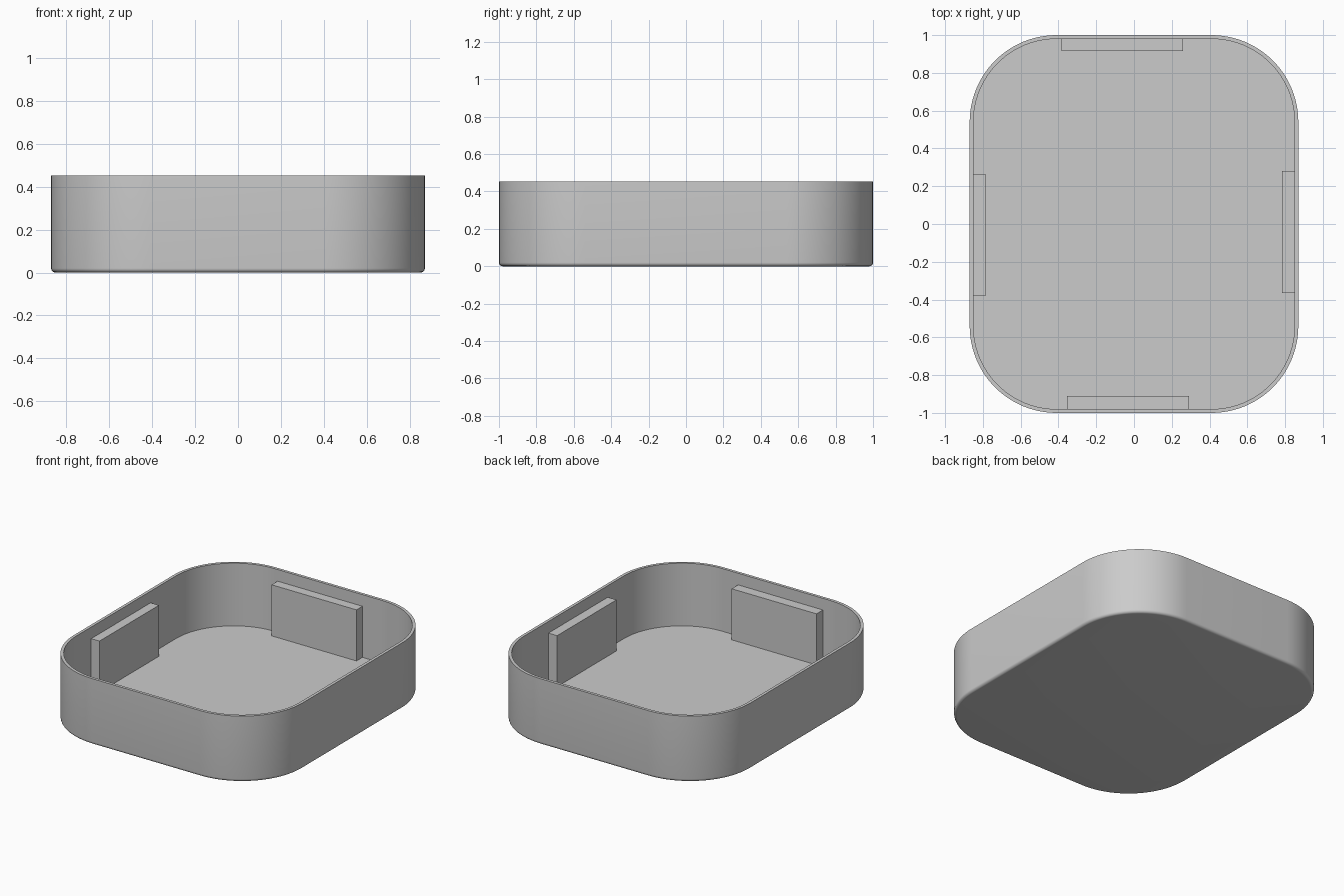
import bpy
import bmesh
from math import cos, sin, pi, radians

HALF_X, HALF_Y, HEIGHT = 0.87, 1.0, 0.453
CORNER, WALL, FLOOR, FILLET = 0.46, 0.02, 0.022, 0.02
BLOCK_TOP = 0.373

if "Cube" in bpy.data.objects:
    bpy.data.objects.remove(bpy.data.objects["Cube"])

grey = bpy.data.materials.new("light_grey_plastic")
grey.use_nodes = True
grey.diffuse_color = (0.6, 0.6, 0.6, 1)
grey.node_tree.nodes["Principled BSDF"].inputs["Base Color"].default_value = (0.6, 0.6, 0.6, 1)


def finish(name, bm):
    bmesh.ops.recalc_face_normals(bm, faces=bm.faces)
    mesh = bpy.data.meshes.new(name)
    bm.to_mesh(mesh)
    bm.free()
    mesh.materials.append(grey)
    obj = bpy.data.objects.new(name, mesh)
    bpy.context.collection.objects.link(obj)
    return obj


def rounded_ring(bm, inset, z, steps=24):
    """Rounded rectangle, shrunk by inset, as a loop of vertices."""
    ring = []
    radius = CORNER - inset
    corners = [(1, 1), (-1, 1), (-1, -1), (1, -1)]
    for quarter, (sx, sy) in enumerate(corners):
        for i in range(steps + 1):
            a = (quarter + i / steps) * pi / 2
            ring.append(bm.verts.new((sx * (HALF_X - CORNER) + radius * cos(a),
                                      sy * (HALF_Y - CORNER) + radius * sin(a), z)))
    return ring


# Tray shell: filleted base, outer wall, rim, inner wall and floor
section = []
for i in range(7):
    a = i / 6 * pi / 2
    section.append((FILLET * (1 - sin(a)), FILLET * (1 - cos(a))))
section += [(0, HEIGHT), (WALL, HEIGHT), (WALL, FLOOR)]

bm = bmesh.new()
rings = [rounded_ring(bm, inset, z) for inset, z in section]
for low, high in zip(rings, rings[1:]):
    for i in range(len(low)):
        j = (i + 1) % len(low)
        bm.faces.new((low[i], low[j], high[j], high[i]))
bm.faces.new(rings[0])
bm.faces.new(rings[-1])
tray = finish("tray_shell", bm)

bpy.ops.object.select_all(action='DESELECT')
bpy.context.view_layer.objects.active = tray
tray.select_set(True)
bpy.ops.object.shade_smooth_by_angle(angle=radians(35))


# Support blocks standing on the floor against each wall
def block(name, x0, x1, y0, y1):
    bm = bmesh.new()
    bmesh.ops.create_cube(bm, size=1)
    for v in bm.verts:
        v.co = (x1 if v.co.x > 0 else x0, y1 if v.co.y > 0 else y0,
                BLOCK_TOP if v.co.z > 0 else FLOOR - 0.005)
    finish(name, bm)


SINK = 0.005
inner_x, inner_y = HALF_X - WALL + SINK, HALF_Y - WALL + SINK
block("back_block", -0.385, 0.26, 0.915, inner_y)
block("front_block", -0.355, 0.29, -inner_y, -0.91)
block("right_block", -inner_x, -0.787, -0.38, 0.265)
block("left_block", 0.784, inner_x, -0.365, 0.28)
